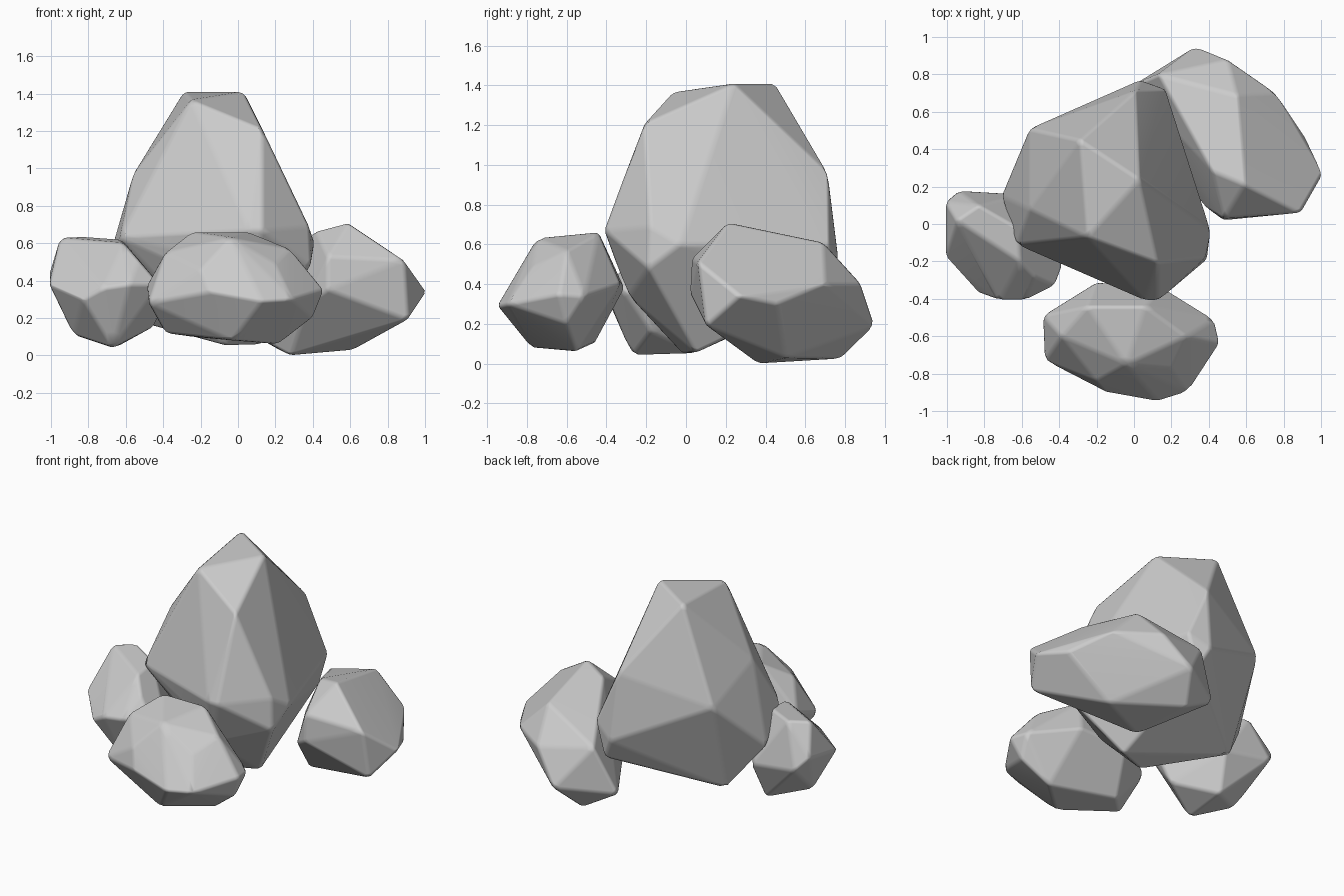
import bpy, bmesh
from math import radians


def rock(name, corners):
    """Faceted boulder: convex hull of a few corner points with softened edges."""
    bm = bmesh.new()
    for c in corners:
        bm.verts.new(c)
    bmesh.ops.convex_hull(bm, input=bm.verts[:])
    loose = [v for v in bm.verts if not v.link_faces]
    bmesh.ops.delete(bm, geom=loose, context='VERTS')
    bmesh.ops.dissolve_limit(bm, angle_limit=radians(4),
                             verts=bm.verts[:], edges=bm.edges[:])
    bmesh.ops.recalc_face_normals(bm, faces=bm.faces[:])
    mesh = bpy.data.meshes.new(name)
    bm.to_mesh(mesh)
    bm.free()
    mesh.shade_smooth()
    obj = bpy.data.objects.new(name, mesh)
    bpy.context.collection.objects.link(obj)
    bev = obj.modifiers.new("soft_edges", 'BEVEL')
    bev.width = 0.018
    bev.segments = 2
    bev.limit_method = 'ANGLE'
    bev.angle_limit = radians(8)
    bev.harden_normals = True
    return obj


# Tall central boulder: crest, shoulders, waist, underside
rock("main_boulder", [
    (-.29, .45, 1.41), (.03, .24, 1.41), (-.25, -.07, 1.365), (.13, -.21, 1.21),
    (.01, .715, .96), (-.56, .08, .97), (-.56, .51, .80),
    (.17, .72, .60), (.03, .77, .52), (.10, .73, .38),
    (-.63, -.11, .63), (-.71, .15, .45), (.06, -.41, .67), (.13, -.41, .67),
    (.38, -.18, .69), (.41, -.03, .60), (.39, -.19, .48),
    (-.20, -.27, .54), (.02, -.29, .34),
    (-.51, .30, .17), (.13, .05, .055), (-.07, -.02, .05)])

# Boulder at the right and back
rock("right_boulder", [
    (.59, .21, .71), (.55, .69, .61), (.48, .03, .53), (.89, .06, .51),
    (1.01, .27, .34), (.92, .46, .30), (.76, .70, .40), (.50, .88, .40),
    (.33, .95, .19), (.13, .80, .46), (-.01, .74, .16), (.91, .10, .19),
    (.48, .02, .35), (.28, .36, 0), (.23, .78, .025), (.62, .50, .03),
    (.37, .10, .28), (.42, .28, .665)])

# Low boulder at the front
rock("front_boulder", [
    (-.25, -.44, .66), (.06, -.44, .66), (-.04, -.75, .63), (.28, -.60, .57),
    (.20, -.77, .49), (.46, -.64, .35), (.43, -.51, .34), (.29, -.90, .30),
    (.13, -.95, .29), (-.15, -.90, .34), (-.20, -.84, .46), (-.48, -.73, .28),
    (-.49, -.49, .37), (-.39, -.60, .55), (-.39, -.60, .12), (-.03, -.78, .08),
    (.22, -.55, .06), (-.25, -.46, .10), (.40, -.60, .20),
    (.14, -.33, .40), (-.20, -.31, .38)])

# Small boulder at the left
rock("left_boulder", [
    (-.95, .02, .63), (-.83, .10, .635), (-.62, -.02, .62), (-.61, -.20, .60),
    (-1.01, .12, .43), (-.94, .18, .35), (-1.01, -.17, .38), (-.83, -.37, .30),
    (-.72, -.41, .36), (-.58, -.41, .38), (-.42, -.33, .38), (-.38, -.22, .33),
    (-.67, -.27, .04), (-.64, .06, .05), (-.88, -.10, .11), (-.60, .16, .30),
    (-.53, -.28, .51), (-.44, -.18, .16)])
